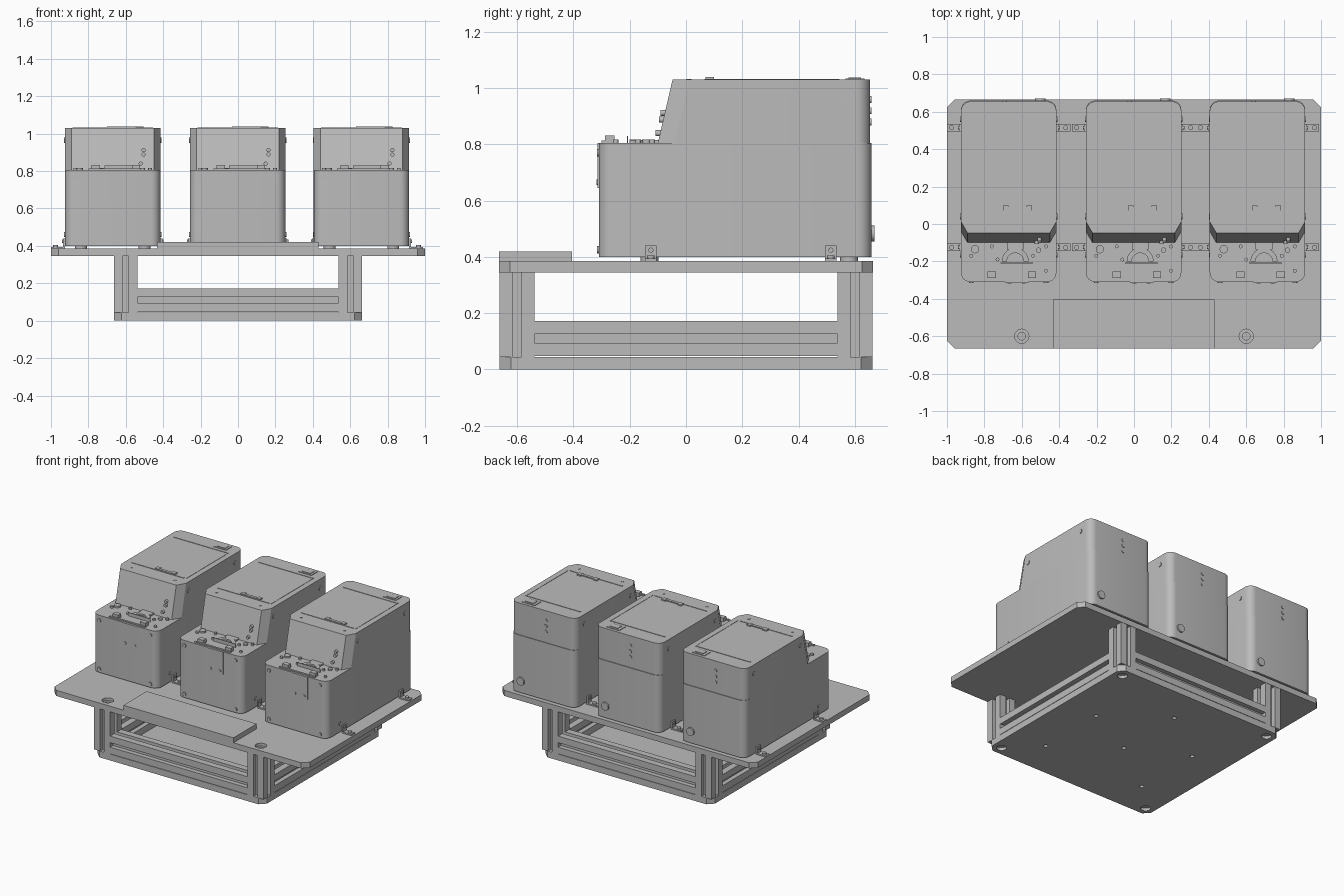
import bpy, bmesh, math
from mathutils import Matrix, Vector

cube = bpy.data.objects.get("Cube")
if cube:
    bpy.data.objects.remove(cube, do_unlink=True)

grey = bpy.data.materials.new("machine grey")
grey.use_nodes = True
grey.diffuse_color = (0.5, 0.5, 0.5, 1)
grey.node_tree.nodes["Principled BSDF"].inputs["Base Color"].default_value = (0.5, 0.5, 0.5, 1)


def add(name, bm, matrix=Matrix()):
    bmesh.ops.recalc_face_normals(bm, faces=bm.faces)
    bm.transform(matrix)
    mesh = bpy.data.meshes.new(name)
    bm.to_mesh(mesh)
    bm.free()
    mesh.materials.append(grey)
    mesh.shade_smooth()
    mesh.set_sharp_from_angle(angle=math.radians(30))
    obj = bpy.data.objects.new(name, mesh)
    bpy.context.scene.collection.objects.link(obj)
    return obj


def loft(name, low, high, z0, z1, matrix=Matrix()):
    """Solid between two outlines with the same number of points."""
    bm = bmesh.new()
    a = [bm.verts.new((x, y, z0)) for x, y in low]
    b = [bm.verts.new((x, y, z1)) for x, y in high]
    bm.faces.new(a)
    bm.faces.new(b)
    for i in range(len(a)):
        j = (i + 1) % len(a)
        bm.faces.new((a[i], a[j], b[j], b[i]))
    return add(name, bm, matrix)


def prism(name, outline, z0, z1, matrix=Matrix()):
    return loft(name, outline, outline, z0, z1, matrix)


def box(name, x0, x1, y0, y1, z0, z1):
    return prism(name, [(x0, y0), (x1, y0), (x1, y1), (x0, y1)], z0, z1)


def disc(name, loc, r, depth, axis="Z", r2=None, sides=20):
    bm = bmesh.new()
    bmesh.ops.create_cone(bm, cap_ends=True, segments=sides, radius1=r,
                          radius2=r if r2 is None else r2, depth=depth)
    turn = {"X": Matrix.Rotation(math.pi / 2, 4, "Y"),
            "Y": Matrix.Rotation(math.pi / 2, 4, "X"), "Z": Matrix()}[axis]
    return add(name, bm, Matrix.Translation(loc) @ turn)


def corner(cx, cy, r, start, steps=6):
    """Quarter-circle points starting at an angle in degrees."""
    angles = [math.radians(start + 90 * i / steps) for i in range(steps + 1)]
    return [(cx + r * math.cos(t), cy + r * math.sin(t)) for t in angles]


def chamfered(hx, hy, c):
    return [(-hx + c, -hy), (hx - c, -hy), (hx, -hy + c), (hx, hy - c),
            (hx - c, hy), (-hx + c, hy), (-hx, hy - c), (-hx, -hy + c)]


def drill(obj, cutters):
    """Cut holes and keep the result as a plain mesh."""
    for c in cutters:
        c.hide_render = True
        m = obj.modifiers.new("hole", "BOOLEAN")
        m.operation, m.solver, m.object = "DIFFERENCE", "EXACT", c
    deps = bpy.context.evaluated_depsgraph_get()
    mesh = bpy.data.meshes.new_from_object(obj.evaluated_get(deps))
    obj.modifiers.clear()
    obj.data = mesh
    mesh.shade_smooth()
    mesh.set_sharp_from_angle(angle=math.radians(30))
    for c in cutters:
        bpy.data.objects.remove(c, do_unlink=True)


# Base plate with recessed fixing holes underneath
E = 0.663
base = prism("base_plate", chamfered(E, E, 0.04), 0, 0.045)
holes = [disc("cutter", (x, y, 0), 0.032, 0.04) for x in (-0.6, 0.6) for y in (-0.6, 0.6)]
holes += [disc("cutter", (x, y, 0), 0.014, 0.04)
          for x, y in ((-0.4, 0.1), (0.4, 0.1), (-0.4, -0.4), (0.4, -0.4), (0, 0.4), (0, -0.1))]
drill(base, holes)

# Slotted frame extrusions
H, S, D = 0.0625, 0.016, 0.032
side = [(H, -H), (H, -S), (H - D, -S), (H - D, S), (H, S)]
slotted = [(Matrix.Rotation(k * math.pi / 2, 2) @ Vector(p))[:] for k in range(4) for p in side]
P = E - H
for sx in (-1, 1):
    for sy in (-1, 1):
        prism("corner_post", slotted, 0.045, 0.345, Matrix.Translation((sx * P, sy * P, 0)))
for s in (-1, 1):
    for name, offset, turn in (("cross_rail", (0, s * P, 0.11), Matrix.Rotation(math.pi / 2, 4, "Y")),
                               ("side_rail", (s * P, 0, 0.11), Matrix.Rotation(math.pi / 2, 4, "X"))):
        prism(name, slotted, -0.54, 0.54, Matrix.Translation(offset) @ turn)

# Table top with countersunk holes, and the raised front block
table = prism("table_top", chamfered(1, 0.665, 0.04), 0.345, 0.385)
holes = []
for x in (-0.6, 0.6):
    holes += [disc("cutter", (x, -0.6, 0.38), 0.038, 0.03), disc("cutter", (x, -0.6, 0.36), 0.02, 0.1)]
drill(table, holes)
box("front_block", -0.432, 0.43, -0.665, -0.405, 0.385, 0.42)

W, R, FRONT, BACK = 0.255, 0.05, -0.31, 0.66
lower = (corner(W - R, BACK - R, R, 0) + corner(-W + R, BACK - R, R, 90)
         + corner(-W + R, FRONT + R, R, 180) + corner(W - R, FRONT + R, R, 270))


def upper(shift):
    rear = BACK - 0.005
    return (corner(W - R, rear - R, R, 0) + corner(-W + R, rear - R, R, 90)
            + [(-W, -0.04 + shift), (-W + 0.035, -0.1 + shift),
               (W - 0.035, -0.1 + shift), (W, -0.04 + shift)])


DECK, TOP = 0.805, 1.03
for cx in (-0.67, -0.002, 0.66):
    # Housing
    at = Matrix.Translation((cx, 0, 0))
    prism("lower_housing", lower, 0.4, DECK, at)
    loft("upper_housing", upper(0), upper(0.052), DECK, TOP, at)

    for s in (-1, 1):
        # Feet, clamps and side screws
        for y in (-0.13, 0.58):
            disc("foot", (cx + s * 0.17, y, 0.3925), 0.032, 0.015)
        for y in (-0.125, 0.515):
            xs = sorted((cx + s * W, cx + s * (W + 0.075)))
            box("clamp_base", *xs, y - 0.02, y + 0.02, 0.385, 0.394)
            xs = sorted((cx + s * W, cx + s * (W + 0.01)))
            box("clamp_upright", *xs, y - 0.02, y + 0.02, 0.385, 0.44)
            disc("clamp_bolt", (cx + s * (W + 0.05), y, 0.399), 0.013, 0.012)
            disc("clamp_screw", (cx + s * (W + 0.012), y, 0.424), 0.009, 0.008, "X")
        for y, z, r in ((0.04, 0.965, 0.015), (0.56, 0.965, 0.015), (-0.165, 0.46, 0.013)):
            disc("side_screw", (cx + s * W, y, z), r, 0.01, "X")
        for z in (0.77, 0.425):
            disc("front_screw", (cx + s * 0.2, FRONT, z), 0.013, 0.012, "Y")
        disc("lid_screw", (cx + s * 0.17, 0.01, TOP), 0.009, 0.006)

    # Front hatch plate and its screws
    box("front_hatch", cx - 0.02, cx + 0.105, FRONT - 0.005, FRONT + 0.005, 0.645, DECK)
    for x in (0.005, 0.08):
        disc("hatch_screw", (cx + x, FRONT - 0.005, 0.665), 0.01, 0.008, "Y")

    # Deck fittings: curved track, guide cover, stops and knobs
    ring = []
    for r, order in ((0.072, 1), (0.045, -1)):
        ring += [(0.035 + r * math.cos(t), -0.2 + r * math.sin(t))
                 for t in [math.pi * i / 16 for i in range(17)][::order]]
    prism("curved_track", ring, DECK, 0.815, at)
    box("track_cover", cx - 0.01, cx + 0.08, -0.135, -0.09, DECK, 0.815)
    box("guide_bar", cx - 0.045, cx + 0.13, -0.21, -0.206, DECK, 0.829)
    box("front_strip", cx - 0.13, cx + 0.15, -0.3, -0.286, DECK, 0.813)
    for x in (-0.09, 0.125):
        box("stop_block", cx + x - 0.022, cx + x + 0.022, -0.288, -0.255, DECK, 0.832)
    for x, y, r in ((-0.18, -0.135, 0.022), (-0.2, -0.17, 0.01), (-0.09, -0.12, 0.01), (0.16, -0.14, 0.014),
                    (0.2, -0.12, 0.01), (0.13, -0.17, 0.01), (-0.06, -0.19, 0.01), (0.2, -0.25, 0.01)):
        disc("deck_knob", (cx + x, y, DECK + 0.006), r, 0.012)

    # Buttons on the sloping face
    for x, z in ((0.165, 0.912), (0.165, 0.888), (0.15, 0.84)):
        y = -0.1 + (z - DECK) / (TOP - DECK) * 0.052
        disc("slope_button", (cx + x, y - 0.006, z), 0.011, 0.02, "Y")

    # Lid trim, pull handle and rear switch
    box("lid_rear_seam", cx - 0.215, cx + 0.215, 0.537, 0.545, TOP - 0.005, TOP + 0.003)
    box("lid_front_seam", cx - 0.21, cx + 0.2, 0.065, 0.071, TOP - 0.005, TOP + 0.003)
    box("lid_side_seam", cx + 0.212, cx + 0.216, 0.07, 0.54, TOP - 0.005, TOP + 0.002)
    box("lid_handle", cx - 0.03, cx + 0.125, 0.07, 0.09, TOP, TOP + 0.007)
    for x in (-0.015, 0.11):
        box("handle_end", cx + x - 0.015, cx + x + 0.015, 0.07, 0.1, TOP, TOP + 0.009)
    box("switch_plate", cx + 0.08, cx + 0.18, 0.567, 0.635, TOP, TOP + 0.004)
    box("switch_rocker", cx + 0.1, cx + 0.165, 0.577, 0.622, TOP, TOP + 0.008)

    # Rear sockets
    for z in (0.88, 0.92, 0.96):
        disc("rear_socket", (cx - 0.02, BACK - 0.004, z), 0.012, 0.006, "Y")
    disc("rear_connector", (cx + 0.17, BACK, 0.483), 0.028, 0.022, "Y", sides=24)
